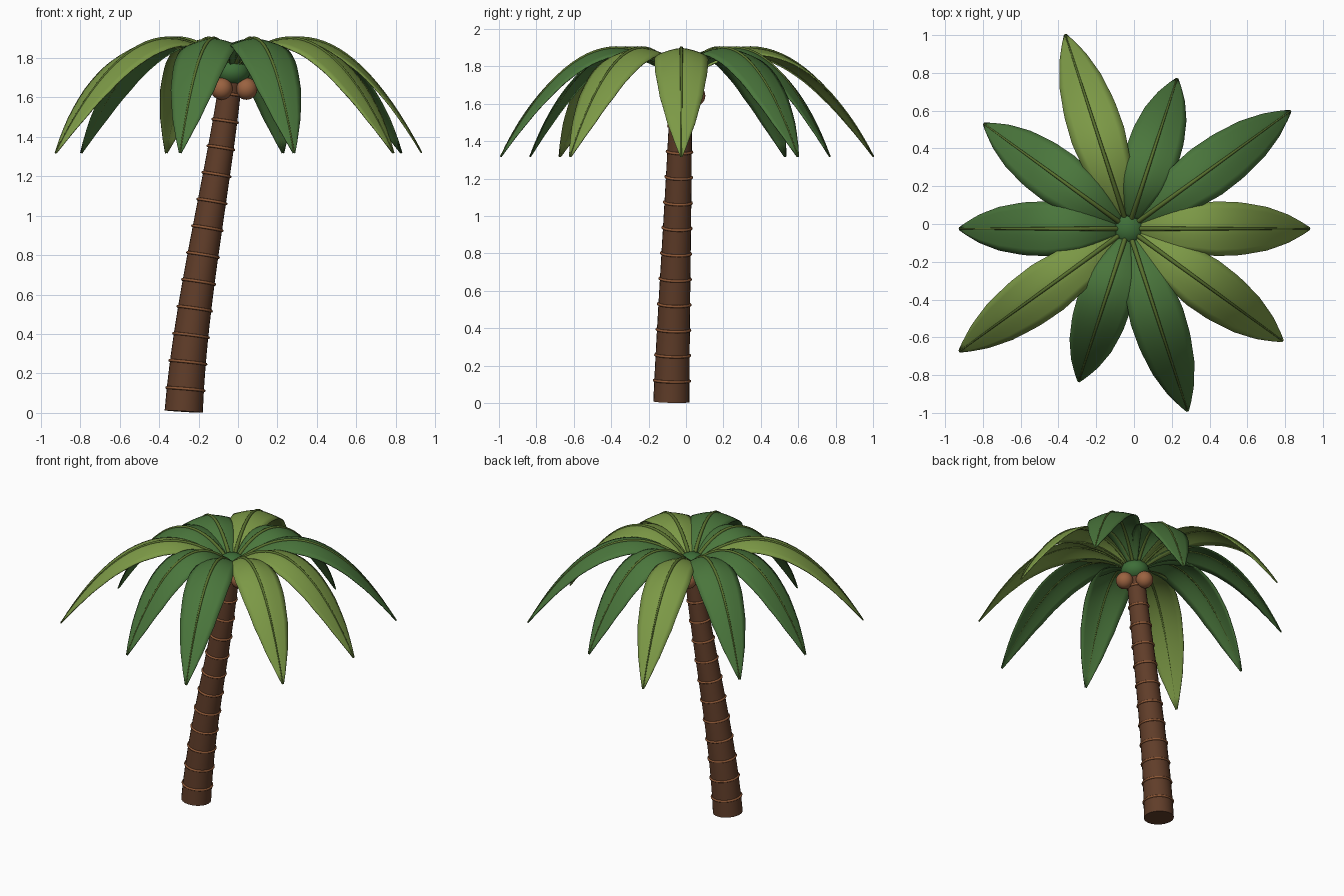
import bpy, bmesh, math
from mathutils import Vector

cube = bpy.data.objects.get("Cube")
if cube:
    bpy.data.objects.remove(cube, do_unlink=True)


def material(name, *srgb):
    lin = [((c / 255 + 0.055) / 1.055) ** 2.4 for c in srgb] + [1]
    m = bpy.data.materials.new(name)
    m.use_nodes = True
    m.diffuse_color = lin
    bsdf = next(n for n in m.node_tree.nodes if n.type == 'BSDF_PRINCIPLED')
    bsdf.inputs["Base Color"].default_value = lin
    return m


bark = material("bark brown", 96, 61, 41)
ring_brown = material("ring brown", 142, 88, 54)
nut_brown = material("coconut brown", 154, 98, 64)
bud_green = material("bud green", 62, 110, 56)
dark_leaf = material("deep leaf green", 74, 118, 60)
light_leaf = material("light leaf green", 124, 153, 70)
rib_green = material("rib olive", 88, 112, 46)

CROWN = Vector((-0.03, -0.025, 0))


def finish(obj, mat, angle=50):
    obj.data.materials.append(mat)
    bpy.ops.object.select_all(action='DESELECT')
    obj.select_set(True)
    bpy.context.view_layer.objects.active = obj
    bpy.ops.object.shade_smooth_by_angle(angle=math.radians(angle))
    return obj


def loft(name, sections, mat, closed):
    """Skin a list of equal-length point rows; closed rows become a capped tube."""
    bm = bmesh.new()
    rows = [[bm.verts.new(p) for p in s] for s in sections]
    n = len(rows[0])
    for a, b in zip(rows, rows[1:]):
        for i in range(n if closed else n - 1):
            j = (i + 1) % n
            bm.faces.new((a[i], a[j], b[j], b[i]))
    if closed:
        bm.faces.new(rows[0][::-1])
        bm.faces.new(rows[-1])
    bmesh.ops.recalc_face_normals(bm, faces=bm.faces)
    mesh = bpy.data.meshes.new(name)
    bm.to_mesh(mesh)
    bm.free()
    obj = bpy.data.objects.new(name, mesh)
    bpy.context.collection.objects.link(obj)
    return finish(obj, mat)


def circle(centre, u, v, radius, count):
    return [centre + radius * (math.cos(a) * u + math.sin(a) * v)
            for a in (math.tau * i / count for i in range(count))]


def sphere(name, centre, radius, mat, flat=1):
    bpy.ops.mesh.primitive_uv_sphere_add(segments=24, ring_count=14, radius=radius, location=centre)
    obj = bpy.context.object
    obj.name = name
    obj.scale.z = flat
    finish(obj, mat)


# Leaning trunk along a cubic curve with evenly rising control points
P = [Vector(p) for p in ((-0.275, -0.078, 0.007), (-0.24, -0.065, 0.585),
                         (-0.10, -0.035, 1.162), (-0.03, -0.025, 1.74))]


def trunk_point(t):
    s = 1 - t
    return s**3 * P[0] + 3 * s * s * t * P[1] + 3 * s * t * t * P[2] + t**3 * P[3]


def trunk_tangent(t):
    return (trunk_point(t + 0.01) - trunk_point(t - 0.01)).normalized()


def trunk_radius(t):
    return 0.097 - 0.041 * t


sections = []
for k in range(25):
    t = k / 24
    d = trunk_tangent(t)
    u = Vector((0, 1, 0)).cross(d).normalized()
    sections.append(circle(trunk_point(t), u, d.cross(u), trunk_radius(t), 24))
loft("trunk", sections, bark, True)

# Raised rings around the trunk
for k in range(12):
    t = (0.113 + 0.136 * k) / 1.733
    bpy.ops.mesh.primitive_torus_add(
        major_radius=trunk_radius(t) + 0.001, minor_radius=0.0075,
        major_segments=28, minor_segments=8, location=trunk_point(t),
        rotation=trunk_tangent(t).to_track_quat('Z', 'Y').to_euler())
    ring = bpy.context.object
    ring.name = f"trunk_ring_{k + 1}"
    finish(ring, ring_brown)

# Crown bud and coconuts
sphere("crown_bud", CROWN + Vector((0, 0, 1.73)), 0.092, bud_green, 0.8)
for k, deg in enumerate((105, 225, 345)):
    a = math.radians(deg)
    sphere(f"coconut_{k + 1}", CROWN + Vector((0.075 * math.cos(a), 0.075 * math.sin(a), 1.643)),
           0.056, nut_brown)

# Arched fronds: half-width along the length
WIDTHS = ((0, 0.025), (0.12, 0.07), (0.25, 0.117), (0.45, 0.144), (0.6, 0.139),
          (0.75, 0.115), (0.87, 0.076), (0.95, 0.036), (1, 0.006))


def half_width(t):
    for (a, wa), (b, wb) in zip(WIDTHS, WIDTHS[1:]):
        if t <= b:
            return wa + (wb - wa) * (t - a) / (b - a)
    return WIDTHS[-1][1]


def frond(index, length, mat):
    a = math.radians(36 * index)
    out = Vector((math.cos(a), math.sin(a), 0))
    side = Vector((-math.sin(a), math.cos(a), 0))
    up = Vector((0, 0, 1))

    def spine(t):
        r = 0.045 + (length - 0.045) * t
        return CROWN + out * r + up * (1.896 - 1.41 * (r / length - 0.36) ** 2)

    blade, rib = [], []
    for k in range(25):
        t = k / 24
        w = half_width(t)
        p = spine(t)
        blade.append([p + side * (w * s / 4) - up * (0.28 * w * abs(s / 4) ** 1.5)
                      for s in range(-4, 5)])
        d = (spine(t + 0.01) - spine(t - 0.01)).normalized()
        rib.append(circle(p + up * 0.002, side, d.cross(side), 0.013 - 0.009 * t, 8))
    leaf = loft(f"frond_{index + 1}", blade, mat, False)
    solid = leaf.modifiers.new("thickness", 'SOLIDIFY')
    solid.thickness = 0.006
    solid.offset = 0
    loft(f"frond_rib_{index + 1}", rib, rib_green, True)


LENGTHS = (0.96, 1.06, 0.835, 1.08, 0.945, 0.895, 1.105, 0.85, 1.015, 1.01)
for i, length in enumerate(LENGTHS):
    frond(i, length, light_leaf if i % 3 == 0 else dark_leaf)
